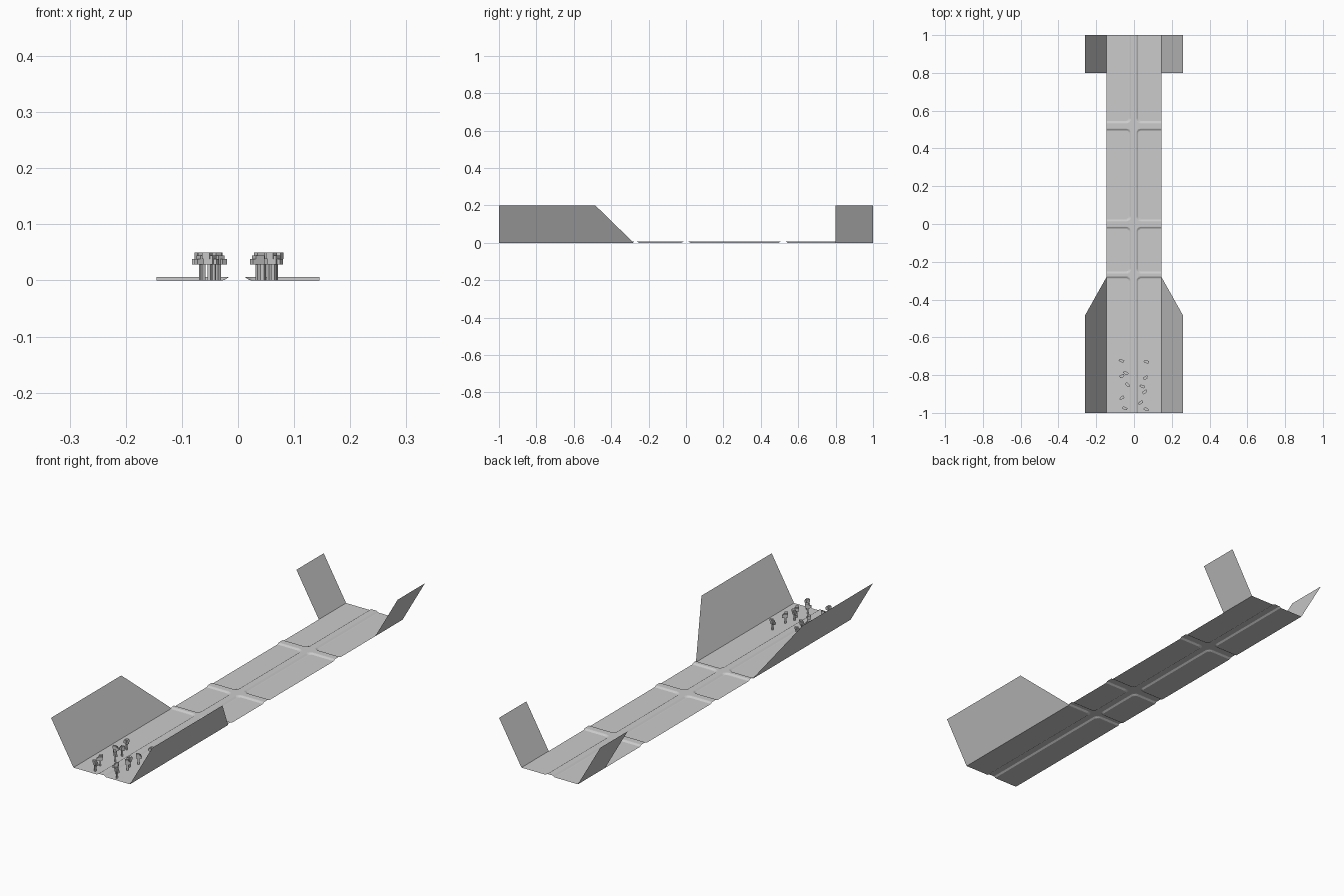
import bpy, bmesh, math, random
from mathutils import Matrix, Vector

random.seed(4)
default = bpy.data.objects.get("Cube")
if default:
    bpy.data.objects.remove(default, do_unlink=True)

# One plain grey for everything
grey = bpy.data.materials.new("plain_grey")
grey.use_nodes = True
grey.diffuse_color = (0.6, 0.6, 0.6, 1)
grey.node_tree.nodes["Principled BSDF"].inputs["Base Color"].default_value = (0.6, 0.6, 0.6, 1)

HALF_W = 0.145
ROAD_H = 0.006
CROSSINGS = ((0.52, 0.015), (0.0, 0.015), (-0.27, 0.008))


def finish(bm, name):
    mesh = bpy.data.meshes.new(name)
    bm.to_mesh(mesh)
    bm.free()
    mesh.materials.append(grey)
    obj = bpy.data.objects.new(name, mesh)
    bpy.context.collection.objects.link(obj)
    return obj


def road_height(x, y):
    """Raised road with sloped sides and rounded junction corners."""
    radius = 0.025
    a = abs(x + 0.002) - 0.014
    b = min(abs(y - c) - half for c, half in CROSSINGS)
    d = min(a, b)
    if a > 0 and b > 0:
        d = radius - math.hypot(max(radius - a, 0), max(radius - b, 0))
    return ROAD_H * max(0, min(1, 1 - d / 0.009))


# Ground sheet, with finer rows along the roads and at the junctions
xs = [-HALF_W] + [i * 0.004 for i in range(-11, 12)] + [HALF_W]
ys = [-1, 1]
for centre, half in CROSSINGS:
    ys += [centre + i * 0.004 for i in range(-12, 13)]
ys.sort()
bm = bmesh.new()
rows = [[bm.verts.new((x, y, road_height(x, y))) for x in xs] for y in ys]
for low, high in zip(rows, rows[1:]):
    for i in range(len(xs) - 1):
        bm.faces.new((low[i], low[i + 1], high[i + 1], high[i]))
finish(bm, "ground_with_roads")


# Sloping side walls, one thin sheet each
def wall(name, side, y0, y1_bottom, y1_top):
    bm = bmesh.new()
    low, high = side * HALF_W, side * 0.26
    points = [(low, y0, 0), (low, y1_bottom, 0), (high, y1_top, 0.2), (high, y0, 0.2)]
    if side < 0:
        points.reverse()
    bm.faces.new([bm.verts.new(p) for p in points])
    finish(bm, name)


for side, label in ((1, "left"), (-1, "right")):
    wall("front_wall_" + label, side, -1, -0.28, -0.485)
    wall("back_wall_" + label, side, 0.8, 1, 1)


# Small blocky trees: a trunk with three clustered foliage boxes
def box(bm, centre, size):
    matrix = Matrix.Translation(Vector(centre)) @ Matrix.Diagonal((*size, 1))
    bmesh.ops.create_cube(bm, size=1, matrix=matrix)


def tree(x, y, index):
    bm = bmesh.new()
    box(bm, (0, 0, 0.015), (0.007, 0.007, 0.03))
    box(bm, (0, 0, 0.036), (0.018, 0.014, 0.016))
    box(bm, (0.004, 0.002, 0.044), (0.015, 0.012, 0.012))
    box(bm, (-0.009, -0.002, 0.033), (0.012, 0.010, 0.010))
    obj = finish(bm, "tree_%d" % index)
    obj.location = (x, y, 0)
    obj.rotation_euler.z = random.uniform(-0.9, 0.9) + random.choice((0, math.pi))


spots = [(-.065, -.725), (-.065, -.805), (-.042, -.79), (-.035, -.85), (-.063, -.92), (-.05, -.975),
         (.067, -.73), (.06, -.815), (.045, -.86), (.056, -.89), (.036, -.945), (.064, -.98)]
for number, (x, y) in enumerate(spots):
    tree(x, y, number)
